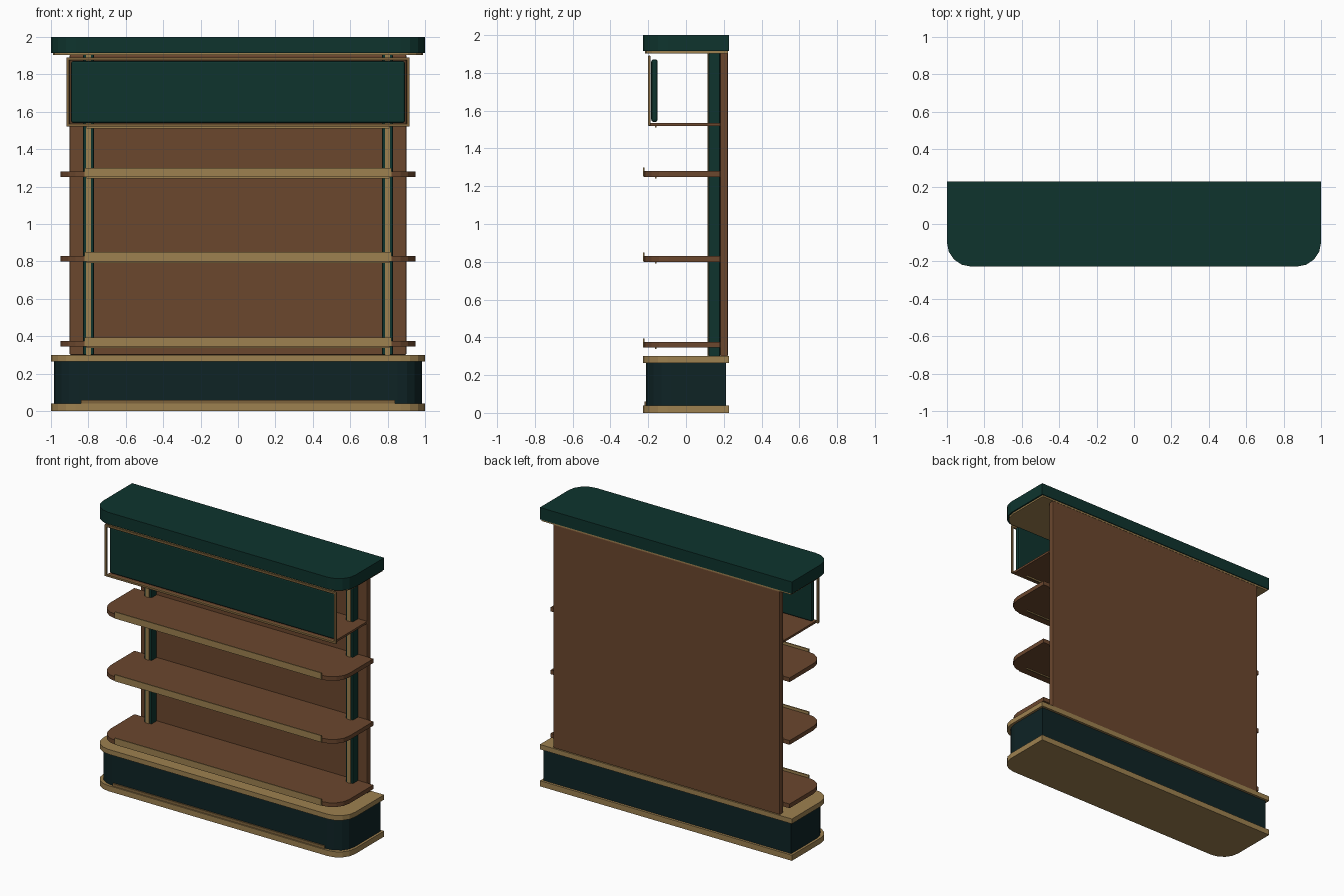
import bpy, bmesh, math

cube = bpy.data.objects.get("Cube")
if cube:
    bpy.data.objects.remove(cube, do_unlink=True)


def material(name, rgb):
    m = bpy.data.materials.new(name)
    m.use_nodes = True
    m.diffuse_color = (*rgb, 1)
    m.node_tree.nodes["Principled BSDF"].inputs["Base Color"].default_value = (*rgb, 1)
    return m


GREEN = material("dark green", (0.0044, 0.034, 0.027))
TEAL = material("deep teal", (0.0044, 0.017, 0.0185))
GOLD = material("brushed gold", (0.34, 0.22, 0.08))
BRONZE = material("bronze", (0.21, 0.125, 0.045))
WOOD = material("walnut", (0.147, 0.063, 0.027))


def finish(name, bm, mat, bevel=0):
    bmesh.ops.recalc_face_normals(bm, faces=bm.faces)
    mesh = bpy.data.meshes.new(name)
    bm.to_mesh(mesh)
    bm.free()
    mesh.materials.append(mat)
    ob = bpy.data.objects.new(name, mesh)
    bpy.context.collection.objects.link(ob)
    if bevel:
        mod = ob.modifiers.new("bevel", "BEVEL")
        mod.width = bevel
        mod.segments = 2
    return ob


def box(name, mat, x, y, z, bevel=0):
    """Box from (min, max) pairs."""
    bm = bmesh.new()
    bmesh.ops.create_cube(bm, size=1)
    for v in bm.verts:
        for i, (lo, hi) in enumerate((x, y, z)):
            v.co[i] = lo if v.co[i] < 0 else hi
    return finish(name, bm, mat, bevel)


def slab(name, mat, half, front, back, z, radius=0.13, steps=4):
    """Flat slab with rounded front corners and a square back."""
    pts = [(half, back), (-half, back)]
    for side in (-1, 1):
        for i in range(steps + 1):
            k = i if side < 0 else steps - i
            a = k / steps * math.pi / 2
            pts.append((side * (half - radius + radius * math.cos(a)),
                        front + radius - radius * math.sin(a)))
    bm = bmesh.new()
    face = bm.faces.new([bm.verts.new((px, py, z[0])) for px, py in pts])
    top = bmesh.ops.extrude_face_region(bm, geom=[face])["geom"]
    for v in top:
        if isinstance(v, bmesh.types.BMVert):
            v.co.z = z[1]
    return finish(name, bm, mat)


# Base cabinet
slab("base_plinth", GOLD, 1.0, -0.228, 0.228, (0, 0.04))
slab("base_body", TEAL, 0.983, -0.211, 0.211, (0.04, 0.265))
slab("base_top", GOLD, 1.0, -0.228, 0.228, (0.265, 0.30))
box("kick_strip", BRONZE, (-0.84, 0.84), (-0.22, -0.21), (0.04, 0.06))

# Back panel and uprights
box("back_panel", WOOD, (-0.9, 0.9), (0.18, 0.222), (0.30, 1.905), 0.006)
for side, s in (("left", 1), ("right", -1)):
    def span(a, b):
        return tuple(sorted((s * a, s * b)))
    box(side + "_post", GREEN, span(0.77, 0.828), (0.12, 0.18), (0.30, 1.905), 0.005)
    box(side + "_post_trim", GOLD, span(0.786, 0.814), (0.113, 0.121), (0.30, 1.905))

# Shelves with front lip and light strip underneath
for i, z in enumerate((0.36, 0.815, 1.265), 1):
    slab(f"shelf_{i}", WOOD, 0.948, -0.222, 0.18, (z - 0.015, z + 0.015))
    box(f"shelf_lip_{i}", GOLD, (-0.82, 0.82), (-0.228, -0.219), (z - 0.013, z + 0.034))
    box(f"shelf_strip_{i}", GOLD, (-0.81, 0.81), (-0.165, -0.155), (z - 0.023, z - 0.014))

# Display shelf behind the header sign
box("header_shelf", WOOD, (-0.9, 0.9), (-0.197, 0.18), (1.52, 1.535))
box("header_strip", GOLD, (-0.81, 0.81), (-0.165, -0.155), (1.51, 1.521))

# Header sign and its open frame
box("sign_panel", GREEN, (-0.893, 0.893), (-0.184, -0.15), (1.54, 1.872), 0.012)
for name, z in (("bottom", 1.52), ("top", 1.875)):
    box(f"sign_frame_{name}", BRONZE, (-0.918, 0.918), (-0.202, -0.187), (z, z + 0.016), 0.003)
for name, x in (("left", 0.91), ("right", -0.91)):
    box(f"sign_frame_{name}", BRONZE, (x - 0.008, x + 0.008), (-0.202, -0.187),
        (1.52, 1.891), 0.003)

# Cornice
slab("cornice_trim", GOLD, 0.99, -0.218, 0.222, (1.903, 1.916))
slab("cornice", GREEN, 1.0, -0.228, 0.228, (1.915, 2.0))
